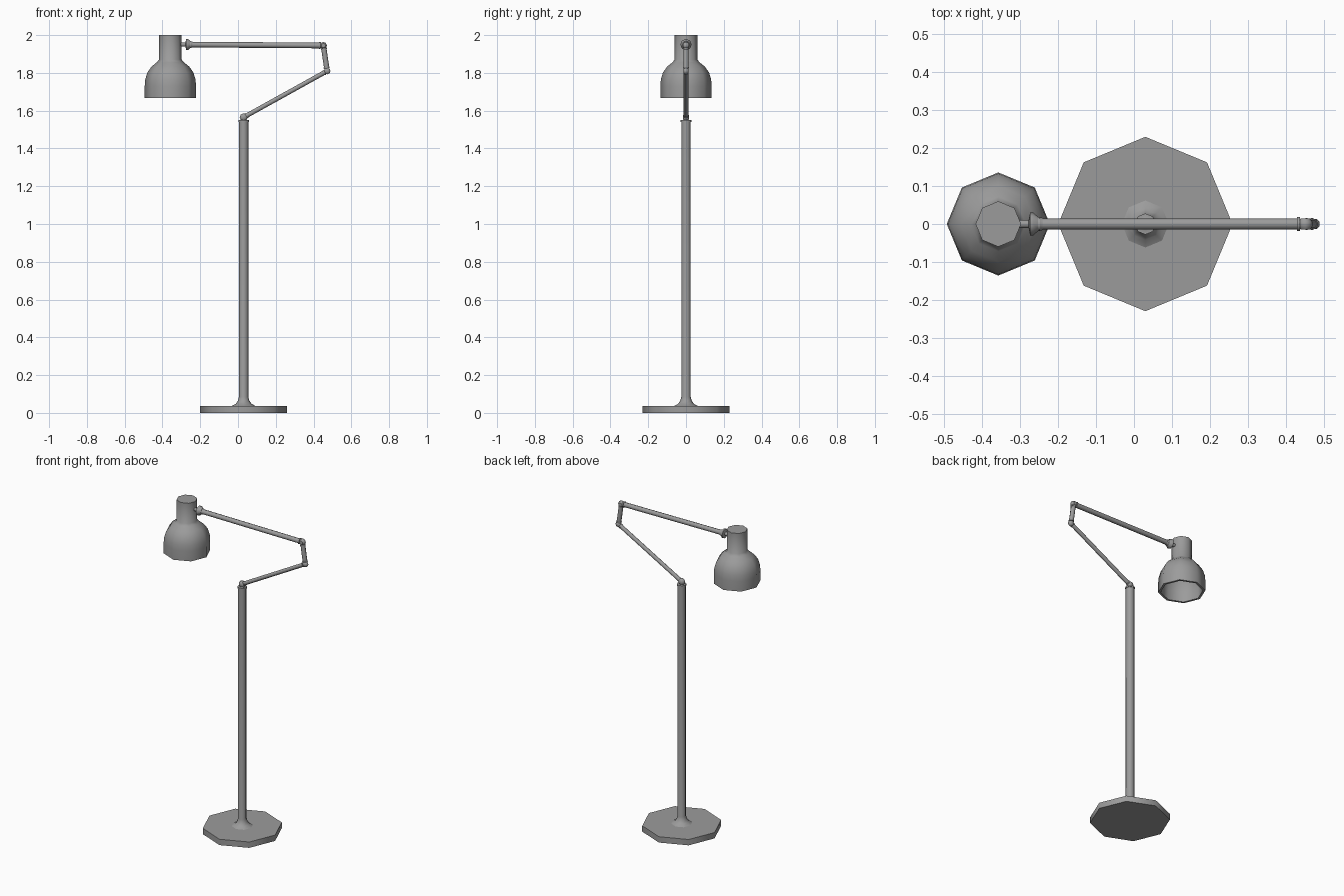
import bpy, bmesh, math
from mathutils import Vector, Matrix

cube = bpy.data.objects.get("Cube")
if cube:
    bpy.data.objects.remove(cube, do_unlink=True)

grey = bpy.data.materials.new("lamp grey")
grey.use_nodes = True
colour = (0.33, 0.33, 0.33, 1)
grey.diffuse_color = colour
grey.node_tree.nodes["Principled BSDF"].inputs["Base Color"].default_value = colour


def lathe(name, profile, start, direction=(0, 0, 1), sides=8, crease=50):
    """Spin (radius, height) points about an axis; a zero radius closes an end."""
    bm = bmesh.new()
    rings = []
    for r, h in profile:
        if r == 0:
            rings.append([bm.verts.new((0, 0, h))])
        else:
            angles = [math.tau * i / sides for i in range(sides)]
            rings.append([bm.verts.new((r * math.cos(a), r * math.sin(a), h)) for a in angles])
    for a, b in zip(rings, rings[1:]):
        for i in range(sides):
            j = (i + 1) % sides
            quad = [a[i % len(a)], a[j % len(a)], b[j % len(b)], b[i % len(b)]]
            bm.faces.new(list(dict.fromkeys(quad)))
    bmesh.ops.recalc_face_normals(bm, faces=bm.faces)
    turn = Vector((0, 0, 1)).rotation_difference(Vector(direction)).to_matrix().to_4x4()
    bm.transform(Matrix.Translation(start) @ turn)
    mesh = bpy.data.meshes.new(name)
    bm.to_mesh(mesh)
    bm.free()
    obj = bpy.data.objects.new(name, mesh)
    bpy.context.collection.objects.link(obj)
    mesh.materials.append(grey)
    bpy.ops.object.select_all(action='DESELECT')
    obj.select_set(True)
    bpy.context.view_layer.objects.active = obj
    bpy.ops.object.shade_smooth_by_angle(angle=math.radians(crease))
    return obj


def rod(name, a, b, radius, collar):
    """Arm between two joints, with a small collar near each end."""
    a, b = Vector(a), Vector(b)
    n = (b - a).length
    e, w = 0.014, 0.008
    lathe(name, [(0, e), (collar, e), (collar, e + w), (radius, e + w),
                 (radius, n - e - w), (collar, n - e - w), (collar, n - e), (0, n - e)],
          a, b - a)


def joint(name, centre, radius, width):
    """Pivot disc with chamfered rims, turning about y."""
    h = width / 2
    lathe(name, [(0, -h), (radius * .6, -h), (radius, -h * .4),
                 (radius, h * .4), (radius * .6, h), (0, h)], centre, (0, 1, 0))


# Joint centres along the arm
shoulder = (0.03, 0, 1.565)
elbow = (0.472, 0, 1.81)
wrist = (0.452, 0, 1.945)
head = (-0.27, 0, 1.95)

# Base and pole
lathe("base", [(0, 0), (0.23, 0), (0.23, 0.037), (0, 0.037)], (0.03, 0, 0))
lathe("pole", [(0, 0.03), (0.062, 0.037), (0.042, 0.048), (0.03, 0.065), (0.025, 0.085),
               (0.025, 1.54), (0.028, 1.54), (0.028, 1.55), (0.014, 1.55), (0, 1.56)],
      (0.03, 0, 0))

# Jointed arm
joint("shoulder_joint", shoulder, 0.021, 0.03)
joint("elbow_joint", elbow, 0.018, 0.026)
joint("wrist_joint", wrist, 0.019, 0.03)
rod("lower_arm", shoulder, elbow, 0.012, 0.014)
rod("elbow_link", elbow, wrist, 0.014, 0.016)
rod("upper_arm", wrist, head, 0.015, 0.019)

# Swivel fitting between arm and shade
lathe("head_swivel", [(0, 0), (0.016, 0), (0.018, 0.012), (0.03, 0.026), (0.03, 0.034),
                      (0.011, 0.038), (0.011, 0.08), (0, 0.08)], (-0.24, 0, 1.95), (-1, 0, 0))

# Hollow shade, outside then inside
lathe("shade", [(0, 2.0), (0.06, 2.0), (0.06, 1.87), (0.072, 1.856), (0.1, 1.833),
                (0.122, 1.802), (0.133, 1.765), (0.136, 1.73), (0.136, 1.667),
                (0.122, 1.667), (0.122, 1.73), (0.11, 1.795), (0.088, 1.826),
                (0.05, 1.86), (0, 1.86)], (-0.358, 0, 0))
